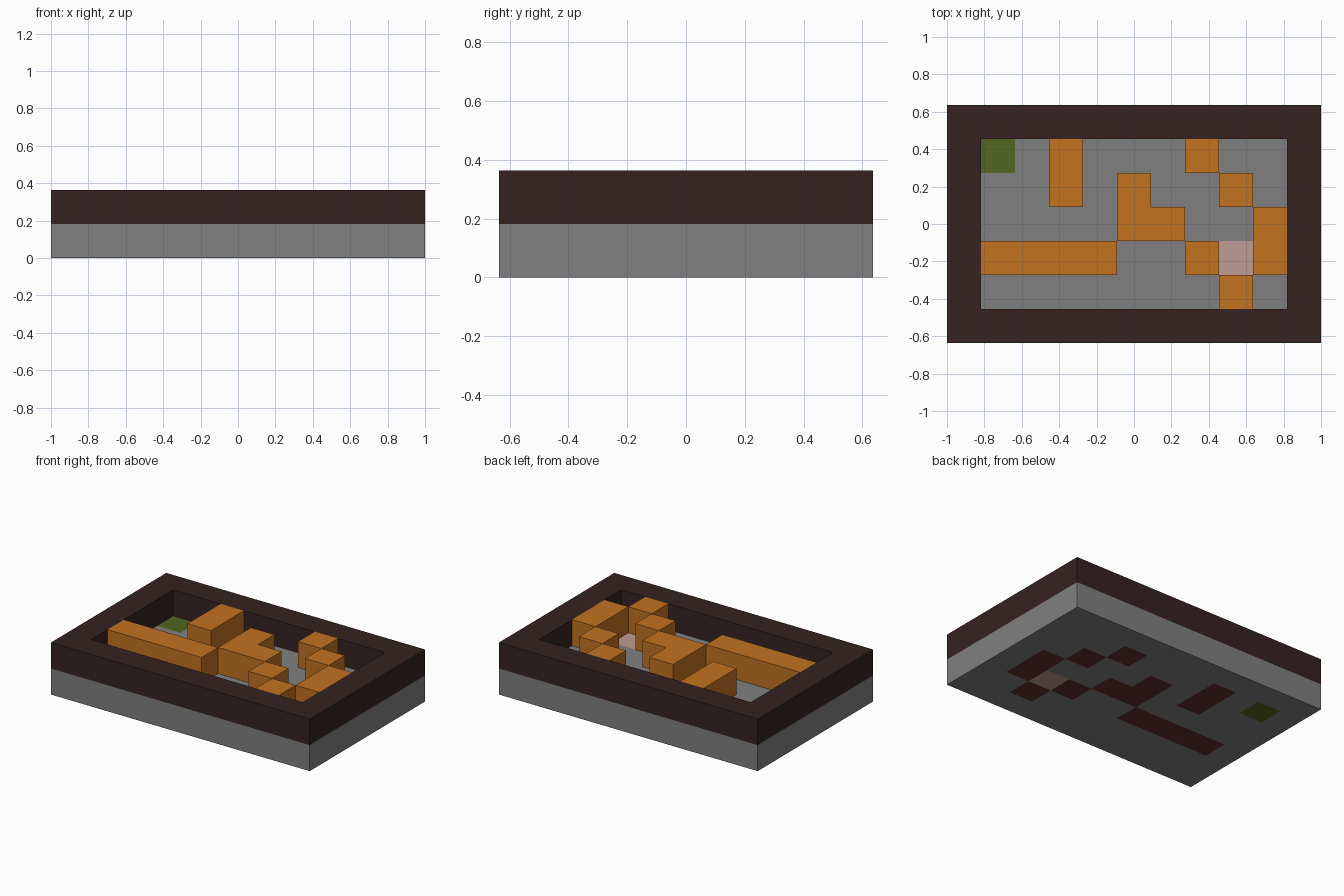
import bpy
import bmesh

cube = bpy.data.objects.get("Cube")
if cube:
    bpy.data.objects.remove(cube, do_unlink=True)

# Board plan, back row first: # rim, . bare floor, s start tile, g goal tile, capitals are blocks
PLAN = [
    "###########",
    "#s.A...B..#",
    "#..A.C..D.#",
    "#....CC..E#",
    "#FFFF..HgE#",
    "#.......J.#",
    "###########",
]
BLOCKS = {
    "A": "back_left_block", "B": "back_right_block", "C": "corner_block",
    "D": "right_upper_block", "E": "right_edge_block", "F": "long_front_block",
    "H": "middle_front_block", "J": "front_block",
}
COLS, ROWS = len(PLAN[0]), len(PLAN)
CELL = 2 / COLS


def linear(c):
    c /= 255
    return c / 12.92 if c <= 0.04045 else ((c + 0.055) / 1.055) ** 2.4


def material(name, *rgb):
    mat = bpy.data.materials.new(name)
    mat.use_nodes = True
    colour = [linear(c) for c in rgb] + [1]
    mat.diffuse_color = colour
    mat.node_tree.nodes["Principled BSDF"].inputs["Base Color"].default_value = colour
    return mat


grey = material("floor grey", 128, 128, 128)
brown = material("rim dark brown", 54, 34, 34)
orange = material("block orange", 194, 115, 32)
green = material("start green", 82, 102, 33)
pink = material("goal pink", 192, 155, 147)
red = material("base dark red", 96, 44, 44)


def slab(name, symbols, layer, mats, pick=lambda s: 0):
    """Raise every plan cell whose symbol is listed into one solid, one cell high."""
    bm = bmesh.new()
    for row, line in enumerate(PLAN):
        for col, symbol in enumerate(line):
            if symbol in symbols:
                corners = [(0, 0), (1, 0), (1, 1), (0, 1)]
                verts = [bm.verts.new(((col + i - COLS / 2) * CELL,
                                       (ROWS / 2 - row - 1 + j) * CELL,
                                       layer * CELL)) for i, j in corners]
                bm.faces.new(verts).material_index = pick(symbol)
    bmesh.ops.remove_doubles(bm, verts=bm.verts[:], dist=CELL / 100)
    raised = bmesh.ops.extrude_face_region(bm, geom=bm.faces[:], use_keep_orig=True)
    top = [v for v in raised["geom"] if isinstance(v, bmesh.types.BMVert)]
    bmesh.ops.translate(bm, verts=top, vec=(0, 0, CELL))
    # Outer walls of the floor are always the first material
    for f in bm.faces:
        f.normal_update()
        if abs(f.normal.z) < 0.5:
            f.material_index = 0
    bmesh.ops.recalc_face_normals(bm, faces=bm.faces[:])
    mesh = bpy.data.meshes.new(name)
    bm.to_mesh(mesh)
    bm.free()
    for m in mats:
        mesh.materials.append(m)
    obj = bpy.data.objects.new(name, mesh)
    bpy.context.collection.objects.link(obj)
    return obj


# Floor with coloured tiles; cells under blocks are dark red
def floor_colour(symbol):
    return {"#": 0, ".": 0, "s": 1, "g": 2}.get(symbol, 3)


slab("floor", "#.sg" + "".join(BLOCKS), 0, [grey, green, pink, red], floor_colour)

# Raised rim
slab("rim", "#", 1, [brown])

# Obstacle blocks
for letter, block_name in BLOCKS.items():
    slab(block_name, letter, 1, [orange])
